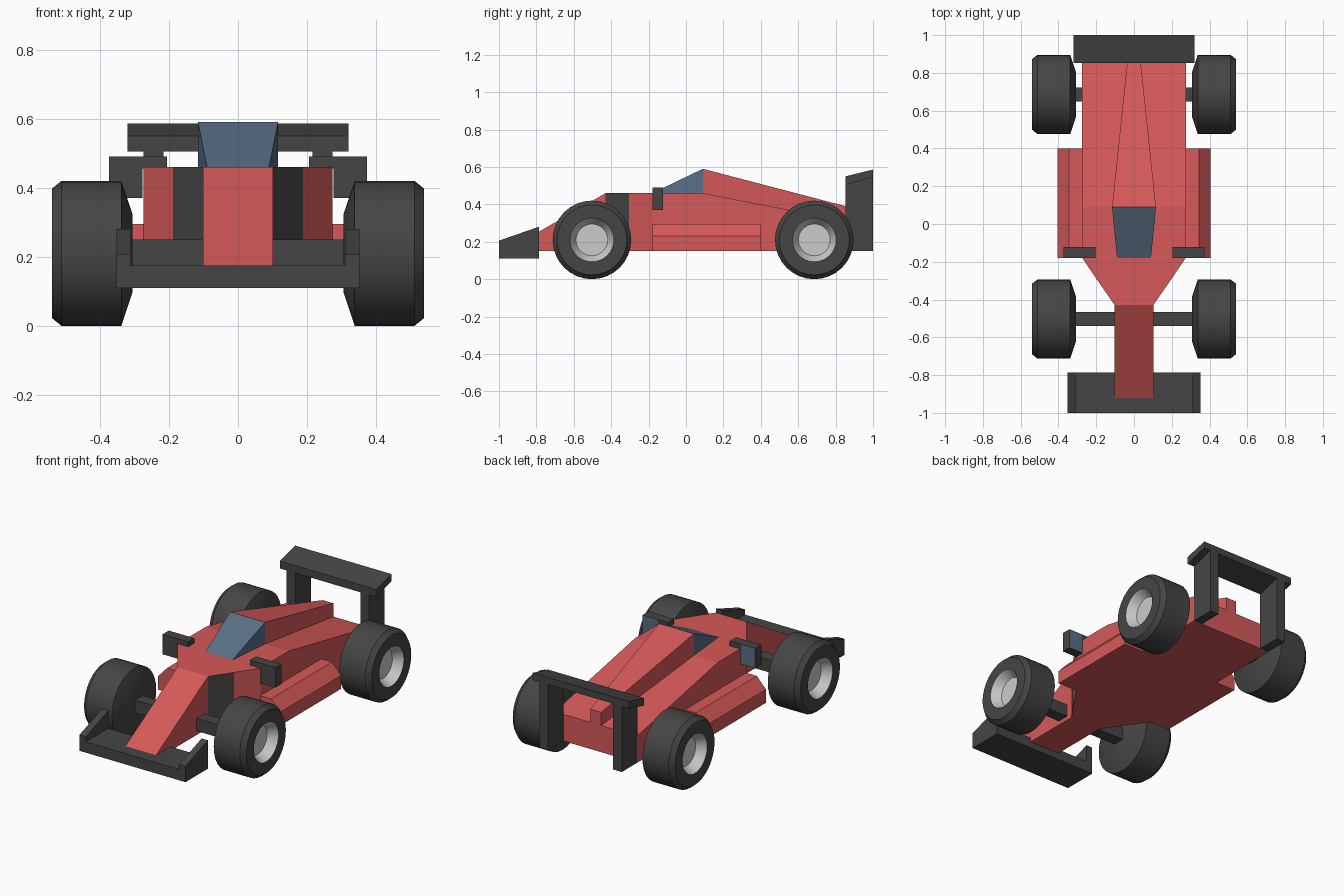
import bpy, bmesh, math
from mathutils import Vector

if "Cube" in bpy.data.objects:
    bpy.data.objects.remove(bpy.data.objects["Cube"])


def material(name, rgb):
    m = bpy.data.materials.new(name)
    m.diffuse_color = (*rgb, 1)
    m.use_nodes = True
    m.node_tree.nodes["Principled BSDF"].inputs["Base Color"].default_value = m.diffuse_color
    return m


RED = material("red_paint", (0.68, 0.10, 0.10))
DARK = material("dark_grey", (0.06, 0.06, 0.06))
BLUE = material("blue_glass", (0.10, 0.16, 0.24))
LIGHT = material("light_metal", (0.75, 0.75, 0.78))


def finish(name, bm, mats, mirror=False):
    bmesh.ops.recalc_face_normals(bm, faces=bm.faces)
    mesh = bpy.data.meshes.new(name)
    bm.to_mesh(mesh)
    bm.free()
    for m in mats:
        mesh.materials.append(m)
    ob = bpy.data.objects.new(name, mesh)
    bpy.context.collection.objects.link(ob)
    if mirror:
        ob.modifiers.new("mirror", 'MIRROR').use_mirror_merge = False
    return ob


def loft(name, sections, mats, mirror=False, pick=None):
    """Join cross-sections (y, [(x, z), ...]) running front to back."""
    bm = bmesh.new()
    rings = [[bm.verts.new((x, y, z)) for x, z in pts] for y, pts in sections]
    for a, b in zip(rings, rings[1:]):
        for i in range(len(a)):
            j = (i + 1) % len(a)
            bm.faces.new((a[i], a[j], b[j], b[i]))
    bm.faces.new(rings[0])
    bm.faces.new(rings[-1])
    bm.normal_update()
    if pick:
        for f in bm.faces:
            f.material_index = int(pick(f))
    return finish(name, bm, mats, mirror)


def rect(x1, x2, z1, z2):
    return [(x1, z1), (x2, z1), (x2, z2), (x1, z2)]


def block(name, stations, mats, mirror=False, pick=None):
    """Loft of rectangles; each station is (y, x1, x2, z1, z2)."""
    return loft(name, [(s[0], rect(*s[1:])) for s in stations], mats, mirror, pick)


def centred(name, stations, mats, pick=None):
    """Block symmetric in x; each station is (y, half_width, z1, z2)."""
    return block(name, [(y, -w, w, a, b) for y, w, a, b in stations], mats, pick=pick)


# Hull with nose; the front half of each flared side is dark
def dark_panel(f):
    c = f.calc_center_median()
    return abs(f.normal.z) < 0.1 and -0.42 < c.y < -0.31 and abs(c.x) > 0.1


centred("hull", [(-0.922, 0.102, 0.15, 0.175), (-0.43, 0.102, 0.15, 0.46),
                 (-0.306, 0.188, 0.15, 0.46), (-0.18, 0.274, 0.15, 0.46),
                 (0.09, 0.274, 0.15, 0.46), (0.855, 0.274, 0.15, 0.31)],
        [RED, DARK], dark_panel)

# Engine cover and windscreen
centred("engine_cover", [(0.09, 0.116, 0.42, 0.59), (0.855, 0.036, 0.27, 0.39)], [RED])
centred("windscreen", [(-0.18, 0.09, 0.44, 0.46), (0.09, 0.116, 0.44, 0.59)], [BLUE])

# Side pods with chamfered top
pod = [(0.25, 0.15), (0.405, 0.15), (0.405, 0.23), (0.345, 0.295), (0.25, 0.295)]
loft("side_pod", [(-0.18, pod), (0.40, pod)], [RED], mirror=True)

# Front wing and end plates
centred("front_wing", [(-1, 0.32, 0.11, 0.175), (-0.787, 0.32, 0.11, 0.175)], [DARK])
block("front_end_plate", [(-1, 0.31, 0.352, 0.11, 0.206),
                          (-0.787, 0.31, 0.352, 0.11, 0.28)], [DARK], mirror=True)

# Rear wing and its pillars
centred("rear_wing", [(0.853, 0.32, 0.505, 0.55), (1, 0.32, 0.545, 0.586)], [DARK])
block("rear_pillar", [(0.853, 0.216, 0.274, 0.15, 0.52),
                      (1, 0.216, 0.274, 0.15, 0.56)], [DARK], mirror=True)

# Mirrors with blue rear glass
block("mirror_arm", [(-0.18, 0.205, 0.28, 0.455, 0.49),
                     (-0.122, 0.205, 0.28, 0.455, 0.49)], [DARK], mirror=True)
block("mirror_housing", [(-0.18, 0.276, 0.374, 0.37, 0.49),
                         (-0.122, 0.276, 0.374, 0.37, 0.49)], [DARK, BLUE],
      mirror=True, pick=lambda f: f.calc_center_median().y > -0.123)

# Axles and wheels: tyre and rim share one turned profile (x, radius)
PROFILE = [(0.306, 0), (0.306, 0.115), (0.338, 0.21), (0.511, 0.21), (0.539, 0.187),
           (0.539, 0.117), (0.485, 0.085), (0.485, 0)]
for end, y in (("front", -0.503), ("rear", 0.686)):
    centred(end + "_axle", [(y - 0.037, 0.32, 0.175, 0.25),
                            (y + 0.037, 0.32, 0.175, 0.25)], [DARK])
    bm = bmesh.new()
    vs = [bm.verts.new((x, 0, r)) for x, r in PROFILE]
    es = [bm.edges.new(p) for p in zip(vs, vs[1:])]
    bmesh.ops.spin(bm, geom=vs + es, cent=(0, 0, 0), axis=(1, 0, 0),
                   angle=math.tau, steps=32)
    bmesh.ops.remove_doubles(bm, verts=bm.verts, dist=1e-4)
    for f in bm.faces:
        c = f.calc_center_median()
        f.material_index = int(c.x > 0.45 and Vector((c.y, c.z)).length < 0.116)
    wheel = finish(end + "_wheel", bm, [DARK, LIGHT], mirror=True)
    wheel.location = (0, y, 0.21)
    bpy.ops.object.select_all(action='DESELECT')
    wheel.select_set(True)
    bpy.context.view_layer.objects.active = wheel
    bpy.ops.object.shade_smooth_by_angle(angle=math.radians(25))
